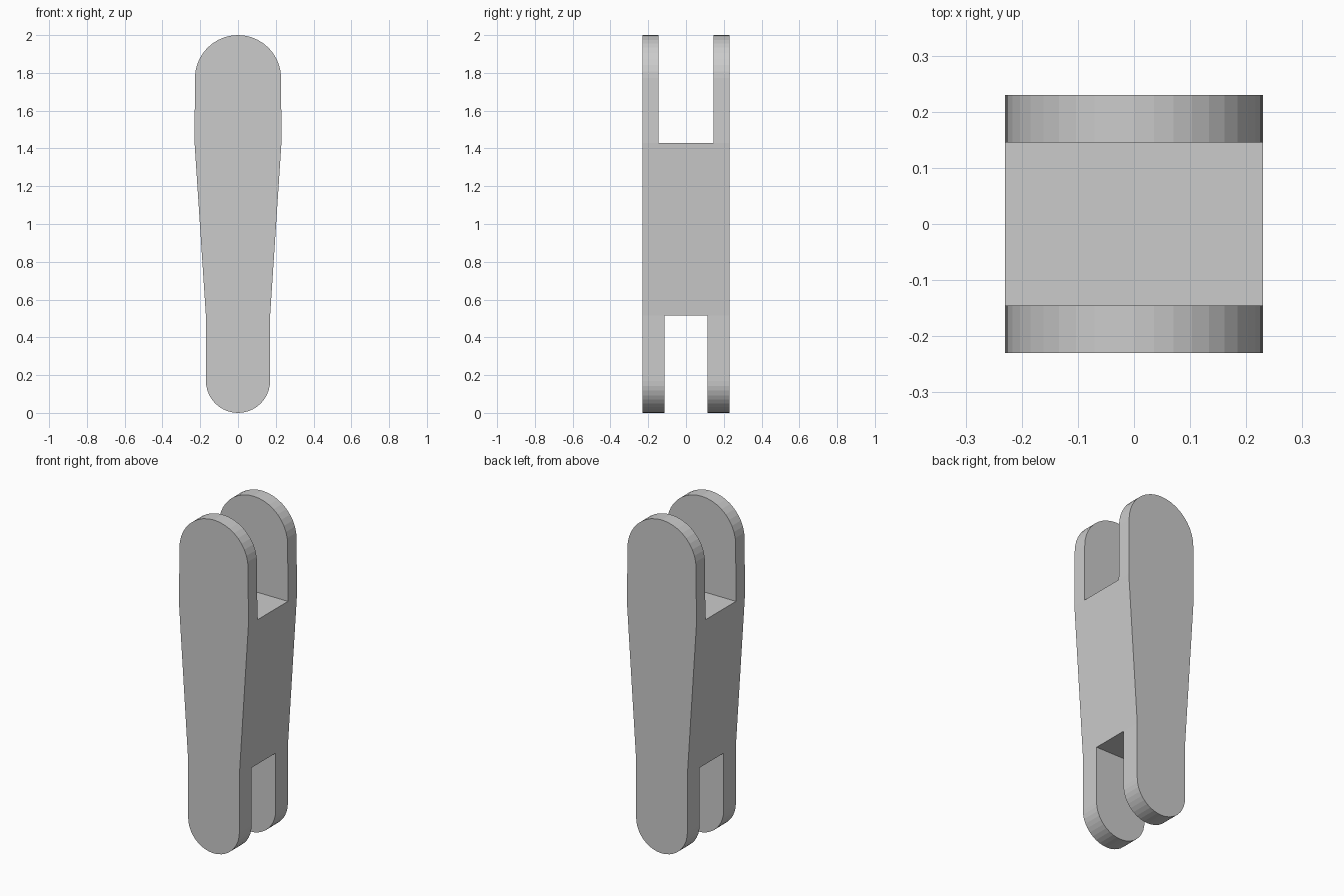
import bpy, bmesh, math

if "Cube" in bpy.data.objects:
    bpy.data.objects.remove(bpy.data.objects["Cube"])

grey = bpy.data.materials.new("plain grey")
grey.diffuse_color = (0.6, 0.6, 0.6, 1)
grey.use_nodes = True
grey.node_tree.nodes["Principled BSDF"].inputs["Base Color"].default_value = grey.diffuse_color


def prism(name, outline, y0, y1):
    """Extrude an x-z outline from y0 to y1."""
    bm = bmesh.new()
    face = bm.faces.new([bm.verts.new((x, y0, z)) for x, z in outline])
    new = bmesh.ops.extrude_face_region(bm, geom=[face])["geom"]
    bmesh.ops.translate(bm, vec=(0, y1 - y0, 0),
                        verts=[v for v in new if isinstance(v, bmesh.types.BMVert)])
    bmesh.ops.recalc_face_normals(bm, faces=bm.faces)
    mesh = bpy.data.meshes.new(name)
    bm.to_mesh(mesh)
    bm.free()
    mesh.materials.append(grey)
    obj = bpy.data.objects.new(name, mesh)
    bpy.context.collection.objects.link(obj)
    return obj


def arc(rx, rz, zc, start, n=20):
    """Half ellipse, counter-clockwise from the start angle."""
    return [(rx * math.cos(start + math.pi * i / n),
             zc + rz * math.sin(start + math.pi * i / n)) for i in range(n + 1)]


# Link arm silhouette: narrow round foot, tapered middle, wide round head
outline = ([(-0.23, 1.43), (-0.17, 0.515)]
           + arc(0.17, 0.17, 0.17, math.pi)
           + [(0.17, 0.515), (0.23, 1.43)]
           + arc(0.228, 0.228, 1.772, 0))
arm = prism("link_arm", outline, -0.23, 0.23)

# Fork slots at the head and the foot
for name, half, z0, z1 in (("head_slot", 0.145, 1.43, 2.2),
                           ("foot_slot", 0.114, -0.2, 0.515)):
    cutter = prism(name, [(-0.5, z0), (0.5, z0), (0.5, z1), (-0.5, z1)], -half, half)
    cutter.hide_render = True
    cutter.hide_set(True)
    cut = arm.modifiers.new(name, 'BOOLEAN')
    cut.operation = 'DIFFERENCE'
    cut.solver = 'EXACT'
    cut.object = cutter
